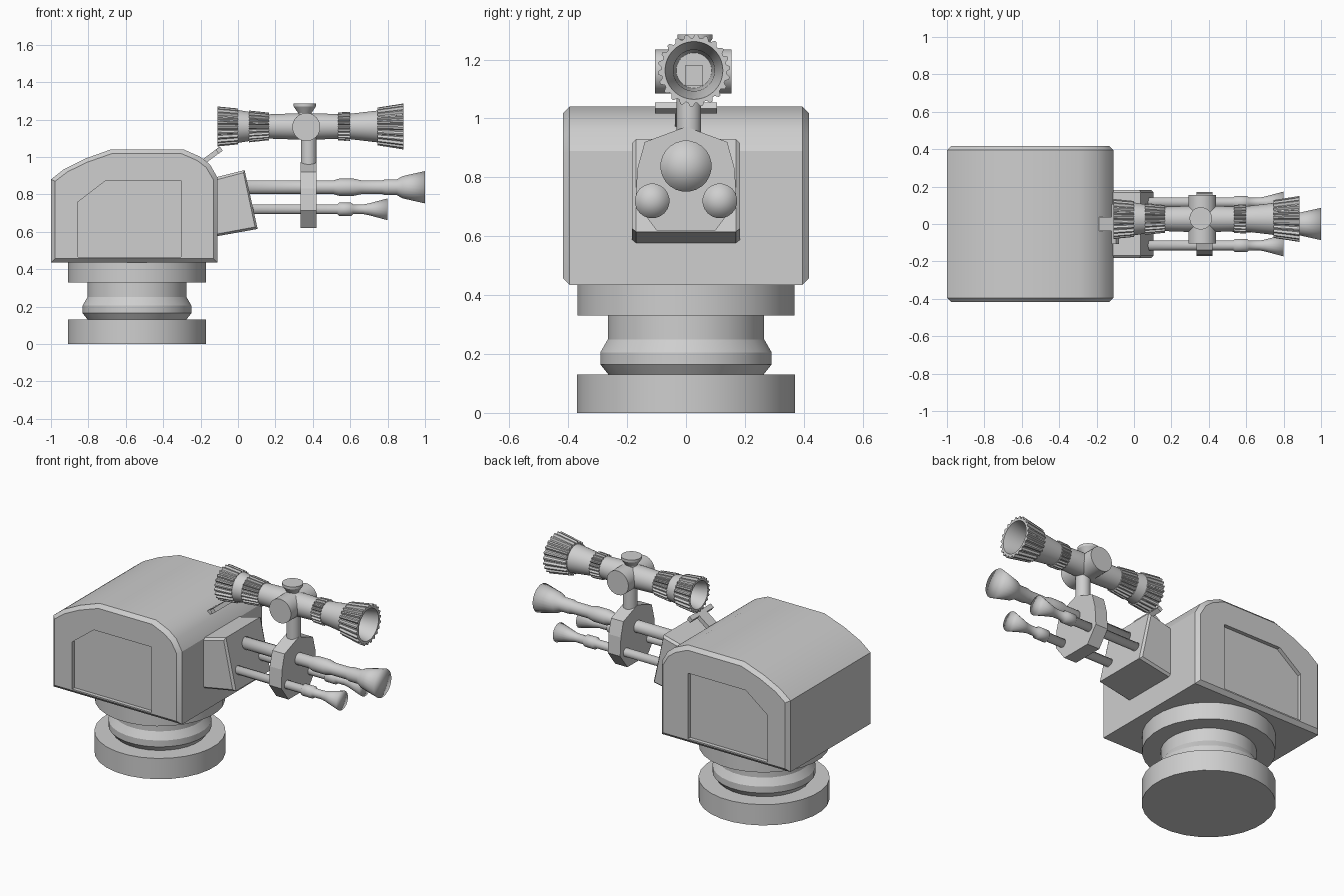
import bpy, bmesh, math
from mathutils import Vector, Matrix

cube = bpy.data.objects.get("Cube")
if cube:
    bpy.data.objects.remove(cube, do_unlink=True)

grey = bpy.data.materials.new("light_grey")
grey.use_nodes = True
tone = (0.62, 0.62, 0.62, 1)
grey.diffuse_color = tone
grey.node_tree.nodes["Principled BSDF"].inputs["Base Color"].default_value = tone


def loft(name, rings, smooth=None):
    """Skin a stack of equal rings, cap both ends, and shade."""
    bm = bmesh.new()
    rows = [[bm.verts.new(p) for p in ring] for ring in rings]
    n = len(rows[0])
    for a, b in zip(rows, rows[1:]):
        for i in range(n):
            j = (i + 1) % n
            bm.faces.new((a[i], a[j], b[j], b[i]))
    bm.faces.new(rows[0])
    bm.faces.new(rows[-1])
    bmesh.ops.remove_doubles(bm, verts=bm.verts, dist=1e-5)
    bmesh.ops.recalc_face_normals(bm, faces=bm.faces)
    mesh = bpy.data.meshes.new(name)
    bm.to_mesh(mesh)
    bm.free()
    mesh.materials.append(grey)
    ob = bpy.data.objects.new(name, mesh)
    bpy.context.collection.objects.link(ob)
    if smooth is not None:
        smooth_by_angle(ob, smooth)
    return ob


def smooth_by_angle(ob, degrees):
    bpy.ops.object.select_all(action='DESELECT')
    ob.select_set(True)
    bpy.context.view_layer.objects.active = ob
    bpy.ops.object.shade_smooth_by_angle(angle=math.radians(degrees))


def lathe(name, profile, origin, axis='Z', segs=24, smooth=30):
    """Turn (distance, radius[, flute depth]) points around an axis."""
    rings = []
    for t, r, *flute in profile:
        ring = []
        for i in range(segs):
            rad = r - (flute[0] if flute and (i // 2) % 2 else 0)
            a = math.tau * (i + 0.5) / segs
            u, v = rad * math.cos(a), rad * math.sin(a)
            p = {'X': (t, u, v), 'Y': (u, t, v), 'Z': (u, v, t)}[axis]
            ring.append(Vector(p) + Vector(origin))
        rings.append(ring)
    return loft(name, rings, smooth)


def prism(name, outline, lo, hi, axis='Y', bevel=0.0, smooth=None):
    """Extrude an outline along y (xz points) or x (yz points), with chamfered rims."""
    us, vs = zip(*outline)
    cu, cv = (min(us) + max(us)) / 2, (min(vs) + max(vs)) / 2
    ku = 1 - 2 * bevel / (max(us) - min(us))
    kv = 1 - 2 * bevel / (max(vs) - min(vs))

    def ring(t, shrink):
        pts = [(cu + (u - cu) * ku, cv + (v - cv) * kv) if shrink else (u, v)
               for u, v in outline]
        return [(u, t, v) if axis == 'Y' else (t, u, v) for u, v in pts]
    rings = [ring(lo + bevel, False), ring(hi - bevel, False)]
    if bevel:
        rings = [ring(lo, True)] + rings + [ring(hi, True)]
    return loft(name, rings, smooth)


def box(name, centre, size, tilt=0.0):
    """Box turned about the y axis."""
    turn = Matrix.Rotation(tilt, 3, 'Y')
    rings = [[Vector(centre) + turn @ Vector((sx * size[0] / 2, sy * size[1] / 2, sz * size[2] / 2))
              for sx, sy in ((-1, -1), (1, -1), (1, 1), (-1, 1))] for sz in (-1, 1)]
    return loft(name, rings)


# Pedestal: foot, waisted neck and collar
lathe("pedestal", [(0, .372), (.13, .372), (.13, .265), (.165, .293), (.205, .293), (.25, .267),
                   (.33, .267), (.33, .37), (.46, .37)], (-.54, 0, 0), segs=28, smooth=20)

# Housing with domed top and chamfered side rims
housing = prism("housing", [(-1, .435), (-1, .88), (-.93, .935), (-.82, .99), (-.68, 1.04), (-.29, 1.04),
                            (-.2, 1), (-.15, .96), (-.11, .89), (-.11, .435)],
                -.417, .417, bevel=.022)

# Recessed panel on each side of the housing
panel = [(-.855, .465), (-.855, .76), (-.705, .875), (-.305, .875), (-.305, .465)]
for side in (-1, 1):
    cutter = prism("panel_cutter", panel, *sorted((side * .393, side * .5)))
    cutter.hide_render = True
    mod = housing.modifiers.new("panel", 'BOOLEAN')
    mod.operation, mod.solver, mod.object = 'DIFFERENCE', 'EXACT', cutter
    bpy.context.view_layer.objects.active = housing
    bpy.ops.object.modifier_apply(modifier=mod.name)
    bpy.data.objects.remove(cutter, do_unlink=True)
smooth_by_angle(housing, 25)

# Angled gun mount
prism("gun_mount", [(-.13, .573), (-.13, .888), (.035, .93), (.105, .615)], -.183, .183, bevel=.014)

# Barrel clamp plate
half = [(.1, .62), (.172, .715), (.165, .83), (.14, .92)]
prism("barrel_clamp", half + [(0, .972)] + [(-y, z) for y, z in reversed(half)],
      .335, .42, axis='X')

# Main barrel and the pair of smaller barrels, with soft flared muzzles
lathe("main_barrel", [(0, .037), (.51, .037), (.54, .046), (.62, .046), (.66, .037), (.77, .037),
                      (.79, .043), (.85, .043), (.88, .06), (1, .087), (1, 0)],
      (0, 0, .838), 'X', 24, 180)
for side, label in ((-1, "right"), (1, "left")):
    lathe("small_barrel_" + label,
          [(0, .026), (.53, .026), (.54, .036), (.605, .036), (.615, .026), (.67, .026),
           (.7, .032), (.8, .059), (.8, 0)],
          (0, side * .115, .72), 'X', 20, 180)

# Telescopic sight: fluted hollow tube
rib = .012
sight = (0, .027, 1.163)
lathe("sight_tube", [(.25, 0), (.25, .06), (-.02, .062), (-.11, .085), (-.11, .107, rib), (0, .096, rib),
                     (0, .088), (.06, .078), (.06, .085, rib), (.165, .074, rib), (.165, .065),
                     (.28, .069), (.45, .069), (.535, .066), (.535, .075, rib), (.6, .078, rib),
                     (.6, .068), (.745, .085), (.745, .101, rib), (.885, .123, rib),
                     (.885, .098), (.76, .07), (.46, .06), (.46, 0)],
      sight, 'X', 88, 30)
box("sight_reticle", (.49, .027, 1.145), (.06, .06, .07))

# Sight supports and adjusting knobs
lathe("sight_post", [(.93, .042), (1.14, .042)], (.378, .01, 0), segs=20)
lathe("side_knob", [(-.105, .075), (.155, .075)], (.365, 0, 1.16), 'Y', 28)
lathe("top_knob", [(1.2, .034), (1.235, .036), (1.27, .06), (1.285, .06)], (.357, .03, 0), segs=24)

# T-shaped lever on the housing
lean = -math.atan2(.09, .12)
box("lever_arm", (-.155, 0, .996), (.15, .075, .026), lean)
box("lever_bar", (-.1, 0, 1.036), (.028, .212, .026), lean)
